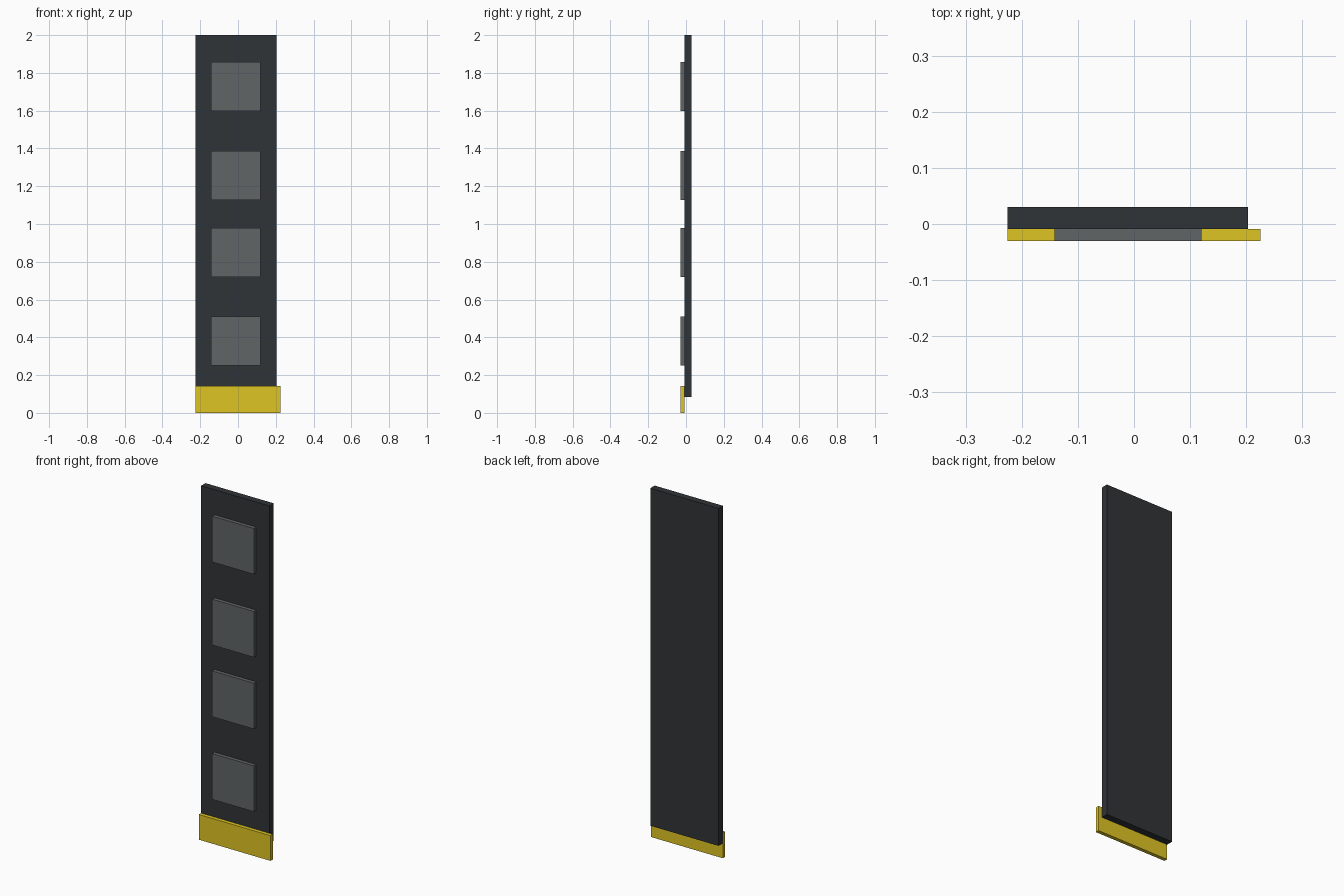
import bpy
import bmesh

if "Cube" in bpy.data.objects:
    bpy.data.objects.remove(bpy.data.objects["Cube"])


def material(name, color):
    mat = bpy.data.materials.new(name)
    mat.diffuse_color = (*color, 1.0)
    mat.use_nodes = True
    mat.node_tree.nodes["Principled BSDF"].inputs["Base Color"].default_value = mat.diffuse_color
    return mat


def box(name, x, y, z, mat):
    """Box spanning the (min, max) ranges on each axis."""
    mesh = bpy.data.meshes.new(name)
    bm = bmesh.new()
    bmesh.ops.create_cube(bm, size=1.0)
    for v in bm.verts:
        v.co = [r[0] if c < 0 else r[1] for c, r in zip(v.co, (x, y, z))]
    bm.to_mesh(mesh)
    bm.free()
    mesh.materials.append(mat)
    obj = bpy.data.objects.new(name, mesh)
    bpy.context.collection.objects.link(obj)
    return obj


dark = material("dark_panel", (0.03, 0.034, 0.038))
grey = material("grey_tile", (0.118, 0.128, 0.134))
yellow = material("yellow_strip", (0.74, 0.56, 0.017))

FRONT, SEAM, BACK = -0.03, -0.009, 0.03

# Tall backing panel
box("back_panel", (-0.225, 0.203), (SEAM, BACK), (0.085, 2.0), dark)

# Raised square tiles on the front
for i, z in enumerate((0.251, 0.72, 1.127, 1.598), 1):
    box(f"tile_{i}", (-0.142, 0.12), (FRONT, SEAM), (z, z + 0.26), grey)

# Yellow kick strip at the foot
box("kick_strip", (-0.225, 0.225), (FRONT, SEAM), (0.0, 0.143), yellow)
